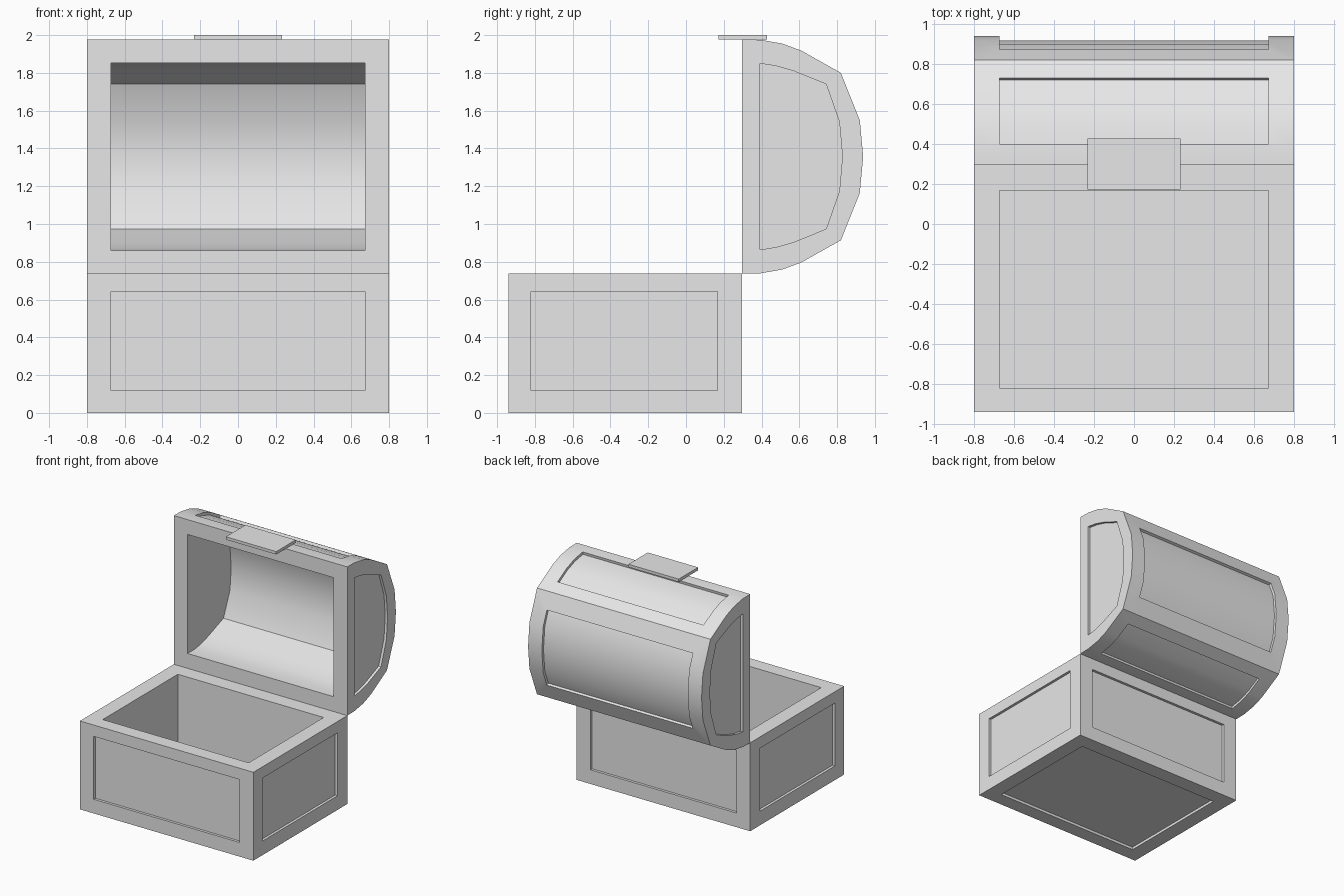
import bpy
import bmesh
import math
from mathutils import Vector

cube = bpy.data.objects.get("Cube")
if cube:
    bpy.data.objects.remove(cube, do_unlink=True)

grey = bpy.data.materials.new("plain_grey")
grey.use_nodes = True
grey.diffuse_color = (0.8, 0.8, 0.8, 1)
grey.node_tree.nodes["Principled BSDF"].inputs["Base Color"].default_value = (0.8, 0.8, 0.8, 1)

W, PANEL_W, DEPTH = 0.80, 0.673, 0.022
BACK, FRONT, RIM = 0.297, -0.94, 0.737
LID_MID = 1.357


def prism(bm, outline, x0, x1):
    """Extrude a (y, z) outline from x0 to x1."""
    face = bm.faces.new([bm.verts.new((x0, y, z)) for y, z in outline])
    moved = bmesh.ops.extrude_face_region(bm, geom=[face])["geom"]
    verts = [v for v in moved if isinstance(v, bmesh.types.BMVert)]
    bmesh.ops.translate(bm, verts=verts, vec=(x1 - x0, 0, 0))


def box(bm, x0, x1, y0, y1, z0, z1):
    prism(bm, [(y0, z0), (y1, z0), (y1, z1), (y0, z1)], x0, x1)


def make(name, bm):
    bmesh.ops.recalc_face_normals(bm, faces=bm.faces)
    mesh = bpy.data.meshes.new(name)
    bm.to_mesh(mesh)
    bm.free()
    mesh.materials.append(grey)
    obj = bpy.data.objects.new(name, mesh)
    bpy.context.collection.objects.link(obj)
    return obj


def carve(obj, cutter):
    """Subtract the cutter, apply, and shade with sharp creases."""
    mod = obj.modifiers.new("carve", "BOOLEAN")
    mod.operation, mod.solver, mod.object = "DIFFERENCE", "EXACT", cutter
    bpy.ops.object.select_all(action="DESELECT")
    bpy.context.view_layer.objects.active = obj
    obj.select_set(True)
    bpy.ops.object.modifier_apply(modifier=mod.name)
    bpy.data.objects.remove(cutter, do_unlink=True)
    bpy.ops.object.shade_smooth_by_angle(angle=math.radians(30))


def flip(points):
    """Mirror an outline about the middle height of the lid."""
    return [(y, 2 * LID_MID - z) for y, z in reversed(points)]


def band(points, inward, outward):
    """Closed strip that follows a curve, for carving a shallow curved panel."""
    inner, outer = [], []
    for i, p in enumerate(points):
        a, b = points[max(i - 1, 0)], points[min(i + 1, len(points) - 1)]
        t = (Vector(b) - Vector(a)).normalized()
        n = Vector((-t.y, t.x))
        inner.append(Vector(p) - n * inward)
        outer.append(Vector(p) + n * outward)
    return inner + outer[::-1]


# Chest base with open top and recessed panels
bm = bmesh.new()
box(bm, -W, W, FRONT, BACK, 0, RIM)
base = make("chest_base", bm)
bm = bmesh.new()
p0, p1, z0, z1 = -0.82, 0.168, 0.118, 0.642
box(bm, -PANEL_W, PANEL_W, p0, p1, 0.10, 1.0)
box(bm, -PANEL_W, PANEL_W, p0, p1, -0.1, DEPTH)
box(bm, -PANEL_W, PANEL_W, FRONT - 0.1, FRONT + DEPTH, z0, z1)
box(bm, -PANEL_W, PANEL_W, BACK - DEPTH, BACK + 0.1, z0, z1)
for s in (-1, 1):
    box(bm, s * (W - DEPTH), s * (W + 0.1), p0, p1, z0, z1)
carve(base, make("base_cutter", bm))

# Open lid: half of the arched outline, mirrored in height
arch = [(BACK, 1.977), (0.395, 1.975), (0.51, 1.955), (0.61, 1.918), (0.82, 1.80), (0.92, 1.55)]
bm = bmesh.new()
prism(bm, arch + [(0.938, LID_MID)] + flip(arch), -W, W)
lid = make("chest_lid", bm)

bm = bmesh.new()
# Hollow inside
hollow = [(0.1, 1.853), (0.39, 1.853), (0.48, 1.84), (0.57, 1.812), (0.77, 1.74), (0.855, 1.54)]
prism(bm, hollow + [(0.872, LID_MID)] + flip(hollow), -PANEL_W, PANEL_W)
# End panels
end = [(0.392, 1.85), (0.48, 1.836), (0.57, 1.81), (0.742, 1.74), (0.812, 1.54)]
for s in (-1, 1):
    prism(bm, end + [(0.828, LID_MID)] + flip(end), s * (W - DEPTH), s * (W + 0.1))
# Curved panels: upper, lower and rear
upper = [(0.40, 1.974), (0.51, 1.955), (0.61, 1.918), (0.73, 1.851)]
rear = [(0.872, 1.67), (0.92, 1.55)]
for curve in (upper, flip(upper), rear + [(0.938, LID_MID)] + flip(rear)):
    prism(bm, band(curve, DEPTH, 0.04), -PANEL_W, PANEL_W)
carve(lid, make("lid_cutter", bm))

# Flat latch on the lid's front edge
bm = bmesh.new()
box(bm, -0.232, 0.232, 0.172, 0.428, 1.976, 2.0)
make("latch_plate", bm)
